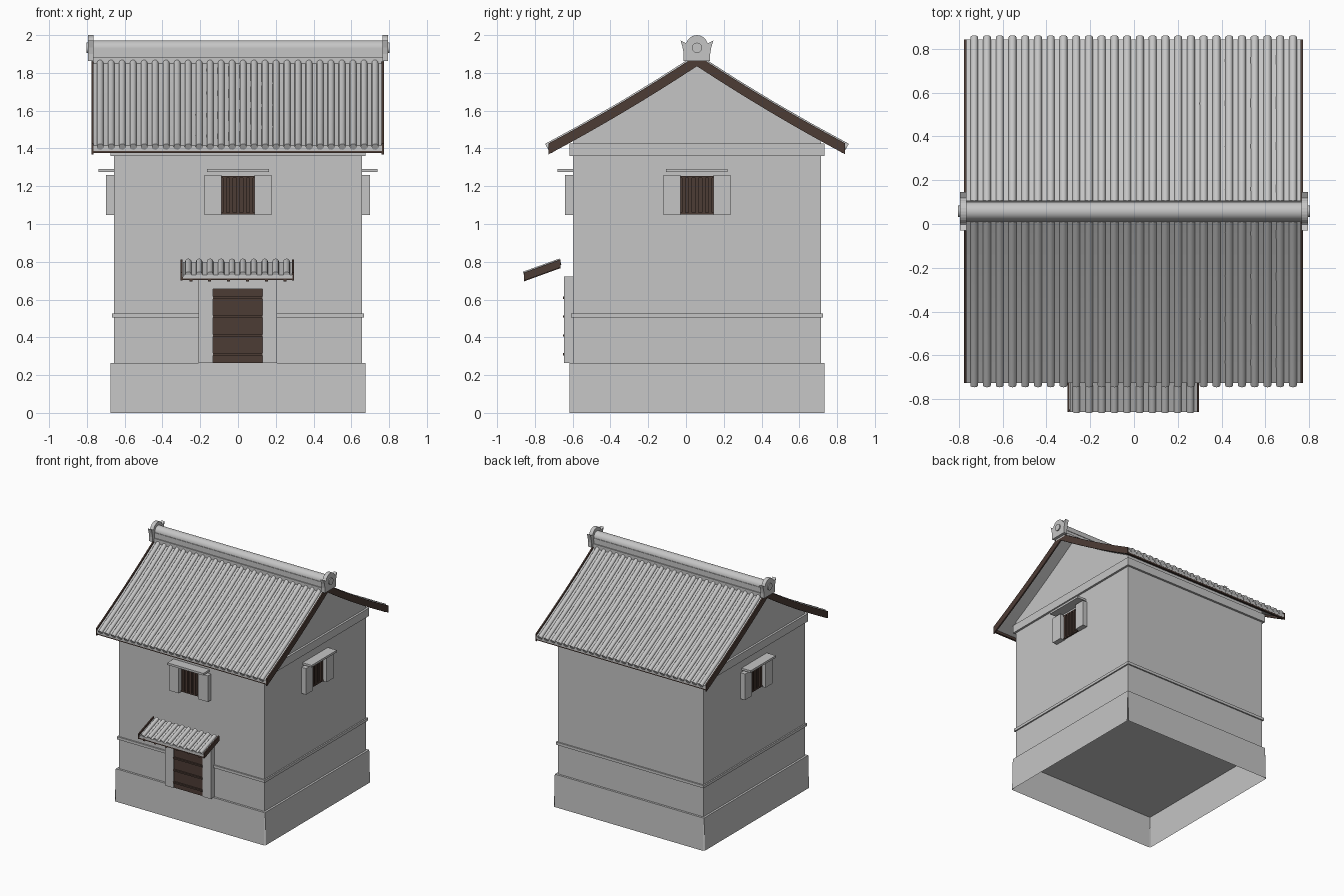
import bpy, bmesh, math
from mathutils import Matrix, Vector

cube = bpy.data.objects.get("Cube")
if cube:
    bpy.data.objects.remove(cube, do_unlink=True)

CY = 0.058      # depth of the building's centre line
HALF = 0.657    # half width of the walls


def material(name, rgb):
    m = bpy.data.materials.new(name)
    m.use_nodes = True
    m.diffuse_color = (*rgb, 1)
    m.node_tree.nodes["Principled BSDF"].inputs["Base Color"].default_value = (*rgb, 1)
    return m


GREY = material("plaster grey", (0.56, 0.56, 0.56))
BROWN = material("dark wood", (0.073, 0.045, 0.036))


def finish(name, bm, mat, smooth=False):
    bmesh.ops.recalc_face_normals(bm, faces=bm.faces)
    me = bpy.data.meshes.new(name)
    bm.to_mesh(me)
    bm.free()
    me.materials.append(mat)
    ob = bpy.data.objects.new(name, me)
    bpy.context.collection.objects.link(ob)
    if smooth:
        bpy.ops.object.select_all(action="DESELECT")
        ob.select_set(True)
        bpy.context.view_layer.objects.active = ob
        bpy.ops.object.shade_smooth_by_angle(angle=math.radians(40))
    return ob


def boxes(name, spans, mat, matrix=Matrix()):
    """One object from (x0, x1, y0, y1, z0, z1) spans."""
    bm = bmesh.new()
    for x0, x1, y0, y1, z0, z1 in spans:
        m = (matrix @ Matrix.Translation(((x0 + x1) / 2, (y0 + y1) / 2, (z0 + z1) / 2))
             @ Matrix.Diagonal((x1 - x0, y1 - y0, z1 - z0, 1)))
        bmesh.ops.create_cube(bm, size=1, matrix=m)
    return finish(name, bm, mat)


def prism(name, profile, spans, mat):
    """Extrude a (y, z) outline along x over each (x0, x1) span."""
    bm = bmesh.new()
    for x0, x1 in spans:
        face = bm.faces.new([bm.verts.new((x0, y, z)) for y, z in profile])
        ext = bmesh.ops.extrude_face_region(bm, geom=[face])
        moved = [v for v in ext["geom"] if isinstance(v, bmesh.types.BMVert)]
        bmesh.ops.translate(bm, verts=moved, vec=(x1 - x0, 0, 0))
    return finish(name, bm, mat)


def strip(path, top, bottom):
    """Closed outline between two vertical offsets of a path."""
    return [(y, z - top) for y, z in path] + [(y, z - bottom) for y, z in reversed(path)]


def tile_rolls(name, path, xs, r, sides=12):
    """Round tile rolls following a (y, z) path."""
    bm = bmesh.new()
    for x in xs:
        rings = []
        for i, (y, z) in enumerate(path):
            a, b = path[max(i - 1, 0)], path[min(i + 1, len(path) - 1)]
            t = Vector((0, b[0] - a[0], b[1] - a[1])).normalized()
            n = Vector((1, 0, 0)).cross(t)
            ring = []
            for k in range(sides):
                w = math.tau * k / sides
                ring.append(bm.verts.new(Vector((x, y, z)) + r * (math.cos(w) * Vector((1, 0, 0)) + math.sin(w) * n)))
            rings.append(ring)
        for p, q in zip(rings, rings[1:]):
            for k in range(sides):
                j = (k + 1) % sides
                bm.faces.new((p[k], p[j], q[j], q[k]))
        bm.faces.new(rings[0])
        bm.faces.new(rings[-1])
    return finish(name, bm, GREY, smooth=True)


def cylinder(name, radius, x0, x1, z, mat=GREY):
    bm = bmesh.new()
    m = Matrix.Translation(((x0 + x1) / 2, CY, z)) @ Matrix.Rotation(math.pi / 2, 4, "Y")
    bmesh.ops.create_cone(bm, cap_ends=True, segments=24, radius1=radius, radius2=radius,
                          depth=abs(x1 - x0), matrix=m)
    return finish(name, bm, mat, smooth=True)


def slab(name, h, z0, z1):
    return boxes(name, [(-h, h, CY - h, CY + h, z0, z1)], GREY)


def roof_z(d):
    """Slightly sagging roof line at distance d from the ridge."""
    return 1.893 - 0.655 * d + 0.078 * d * d


def roof_path(limit, steps=8):
    return [(CY + limit * i / steps, roof_z(abs(limit * i / steps))) for i in range(-steps, steps + 1)]


# Hollow plinth: four leaning panels, open below, with a ledge
bm = bmesh.new()
for q in range(4):
    rot = Matrix.Translation((0, CY, 0)) @ Matrix.Rotation(q * math.pi / 2, 4, "Z")
    bm.faces.new([bm.verts.new(rot @ Vector(p)) for p in (
        (-0.674, -0.681, 0), (0.674, -0.681, 0), (0.674, -0.674, 0.265), (-0.674, -0.674, 0.265))])
finish("plinth_panels", bm, GREY)
slab("plinth_ledge", 0.674, 0.258, 0.265)

# Walls with gables, belt and cornice
gable = strip(roof_path(HALF), 0.035, 0.035)[:17]
prism("walls", [(CY - HALF, 0.262)] + gable + [(CY + HALF, 0.262)], [(-HALF, HALF)], GREY)
slab("belt_moulding", 0.668, 0.505, 0.527)
slab("cornice", 0.674, 1.36, 1.425)

# Main roof
path = roof_path(0.785)
prism("roof_deck", strip(path, 0.012, 0.04), [(-0.766, 0.762)], GREY)
prism("barge_boards", strip(path, 0, 0.058), [(-0.776, -0.765), (0.761, 0.772)], BROWN)
boxes("eave_boards", [(-0.764, 0.76, CY + s - 0.008, CY + s + 0.008, 1.377, 1.408)
                      for s in (-0.774, 0.774)], BROWN)
pitch = 0.0588
columns = [(i - 12.5) * pitch * 0.99 - 0.002 for i in range(26)]
for side, label in ((-1, "front"), (1, "back")):
    rows = [(CY + side * d, roof_z(d) - 0.013) for d in (0.02, 0.21, 0.4, 0.6, 0.795)]
    tile_rolls(label + "_roof_tiles", rows, columns, 0.018)

# Ridge and its end ornaments
boxes("ridge_courses", [(-0.775, 0.772, CY - w, CY + w, a, b) for w, a, b in
                        ((0.05, 1.85, 1.885), (0.042, 1.885, 1.91), (0.046, 1.91, 1.93))], GREY)
cylinder("ridge_roll", 0.042, -0.775, 0.772, 1.93)
half = [(0.07, 1.862), (0.07, 1.9), (0.076, 1.935), (0.087, 1.972), (0.06, 1.957)]
half += [(0.058 * math.cos(a), 1.942 + 0.058 * math.sin(a))
         for a in [math.radians(20 + 14 * i) for i in range(6)]]
outline = [(CY + d, z) for d, z in half] + [(CY - d, z) for d, z in reversed(half[:-1])]
prism("ridge_ends", outline, [(-0.795, -0.764), (0.764, 0.795)], GREY)
for s, label in ((-1, "right"), (1, "left")):
    cylinder(label + "_ridge_boss", 0.027, s * 0.79, s * 0.803, 1.933)

# Barred windows with shutters and hoods on three sides
for label, angle in (("front", 0), ("left", math.pi / 2), ("right", -math.pi / 2)):
    m = Matrix.Translation((0, CY, 0)) @ Matrix.Rotation(angle, 4, "Z") @ Matrix.Translation((0, -HALF, 0))
    bars = [(-0.088, 0.088, -0.003, 0.002, 1.052, 1.252)]
    bars += [(x - 0.009, x + 0.009, -0.014, 0, 1.055, 1.25) for x in (-0.07, -0.035, 0, 0.035, 0.07)]
    bars += [(-0.088, 0.088, -0.012, 0, z, z + 0.01) for z in (1.05, 1.243)]
    boxes(label + "_window_bars", bars, BROWN, m)
    boxes(label + "_window_shutters", [(-0.177, -0.088, -0.042, 0, 1.047, 1.26),
                                       (0.088, 0.177, -0.042, 0, 1.047, 1.26)], GREY, m)
    boxes(label + "_window_hood", [(-0.163, 0.163, -0.082, 0, 1.275, 1.292)], GREY, m)

# Door with battens
boxes("door_frame", [(-0.209, -0.133, -0.645, -0.59, 0.263, 0.722),
                     (0.131, 0.206, -0.645, -0.59, 0.263, 0.722),
                     (-0.133, 0.131, -0.645, -0.59, 0.657, 0.722)], GREY)
boxes("door_panel", [(-0.133, 0.131, -0.637, -0.59, 0.263, 0.657)], BROWN)
boxes("door_battens", [(-0.133, 0.131, -0.65, -0.63, z - 0.006, z + 0.006)
                       for z in (0.31, 0.41, 0.51, 0.61)], BROWN)

# Porch canopy
porch = [(-0.858, 0.742), (-0.665, 0.812)]
prism("porch_deck", strip(porch, 0.012, 0.03), [(-0.292, 0.288)], GREY)
prism("porch_barge_boards", strip(porch, 0, 0.042), [(-0.304, -0.294), (0.287, 0.297)], BROWN)
prism("porch_rafters", strip(porch, 0.025, 0.046),
      [(x - 0.008, x + 0.008) for x in (-0.25, -0.15, -0.05, 0.05, 0.15, 0.25)], BROWN)
boxes("porch_eave_board", [(-0.294, 0.287, -0.857, -0.846, 0.703, 0.72)], BROWN)
tile_rolls("porch_tiles", [(y, z - 0.011) for y, z in porch],
           [(i - 4.5) * 0.0578 - 0.003 for i in range(10)], 0.017)
